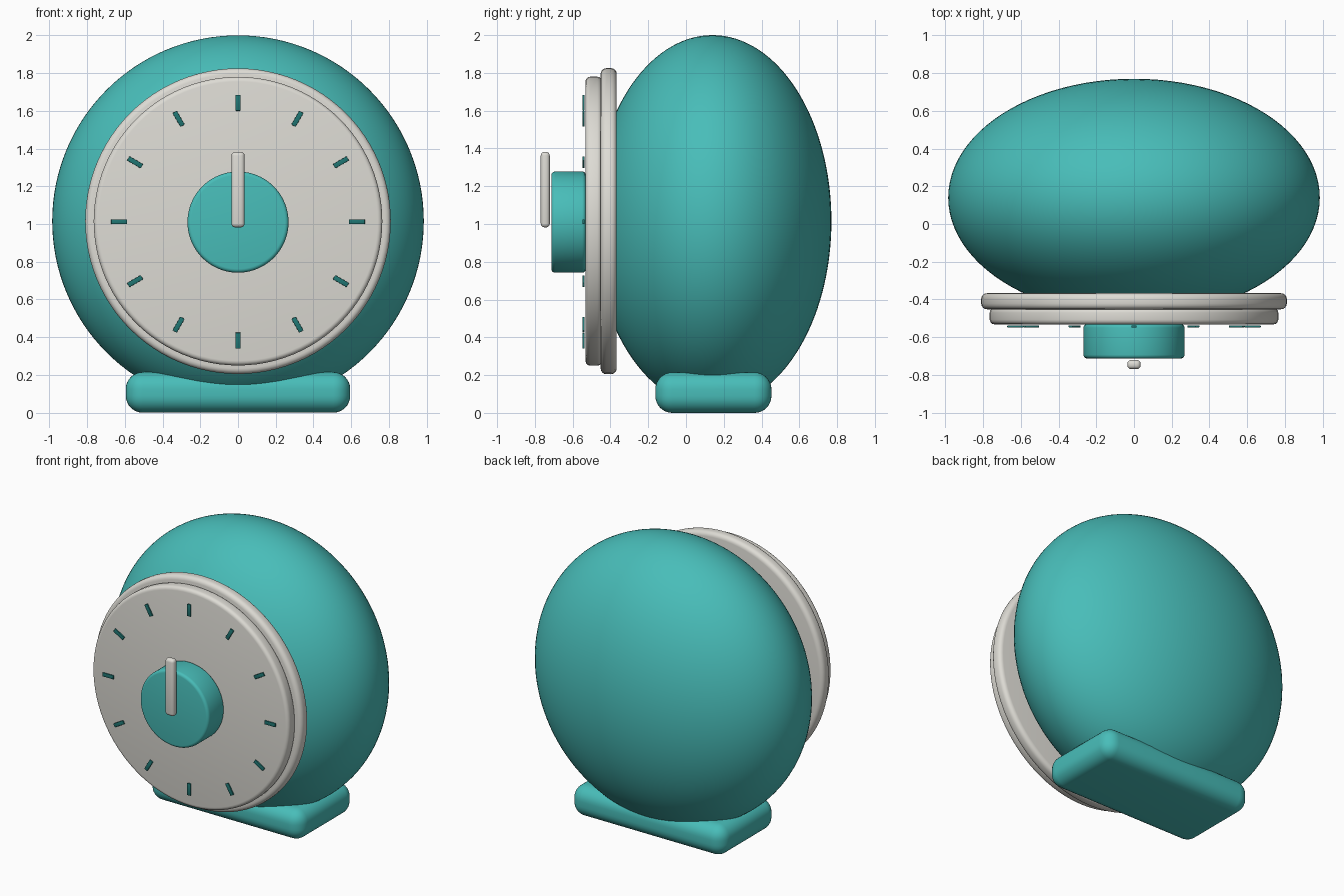
import bpy, math

if "Cube" in bpy.data.objects:
    bpy.data.objects.remove(bpy.data.objects["Cube"])


def material(name, rgb):
    m = bpy.data.materials.new(name)
    m.diffuse_color = (*rgb, 1.0)
    m.use_nodes = True
    m.node_tree.nodes["Principled BSDF"].inputs["Base Color"].default_value = m.diffuse_color
    return m


TEAL = material("teal", (0.065, 0.51, 0.485))
CREAM = material("warm_grey", (0.73, 0.715, 0.665))
DARK = material("dark_teal", (0.014, 0.18, 0.17))

CY, CZ = 0.14, 1.015  # body centre


def finish(name, mat, bevel=0.0, segments=4):
    """Name, colour, round and smooth the active object."""
    ob = bpy.context.object
    ob.name = name
    bpy.ops.object.transform_apply(location=False, rotation=True, scale=True)
    ob.data.materials.append(mat)
    if bevel:
        mod = ob.modifiers.new("round", "BEVEL")
        mod.width = bevel
        mod.segments = segments
        mod.limit_method = "ANGLE"
        mod.angle_limit = math.radians(40)
        bpy.ops.object.modifier_apply(modifier="round")
    bpy.ops.object.shade_smooth_by_angle(angle=math.radians(35))
    return ob


def disc(name, mat, radius, y0, y1, bevel, z=CZ):
    """Cylinder along y, from y0 to y1."""
    bpy.ops.mesh.primitive_cylinder_add(
        vertices=96, radius=radius, depth=y1 - y0,
        location=(0, (y0 + y1) / 2, z), rotation=(math.pi / 2, 0, 0))
    return finish(name, mat, bevel)


def block(name, mat, size, loc, bevel, segments=4, spin=0.0):
    bpy.ops.mesh.primitive_cube_add(size=1, location=loc, rotation=(0, spin, 0))
    bpy.context.object.scale = size
    return finish(name, mat, bevel, segments)


# Egg-shaped body
bpy.ops.mesh.primitive_uv_sphere_add(segments=96, ring_count=64, radius=1,
                                     location=(0, CY, CZ))
bpy.context.object.scale = (0.985, 0.63, 0.985)
finish("body", TEAL)

# Rounded foot
block("base", TEAL, (1.19, 0.615, 0.215), (0, 0.145, 0.1075), 0.09, 8)

# Bezel, dial plate and central knob
disc("bezel", CREAM, 0.81, -0.452, -0.367, 0.03)
disc("dial", CREAM, 0.765, -0.532, -0.445, 0.025)
disc("knob", TEAL, 0.268, -0.713, -0.53, 0.02, z=1.01)

# Pointer bar in front of the knob
block("pointer", CREAM, (0.07, 0.048, 0.4), (0, -0.745, 1.182), 0.02)

# Twelve dial marks
for i in range(12):
    a = i * math.tau / 12
    r = 0.63
    block(f"dial_mark_{i + 1}", DARK, (0.026, 0.01, 0.084),
          (r * math.sin(a), -0.543, 1.012 + r * math.cos(a)), 0.002, 2, a)
